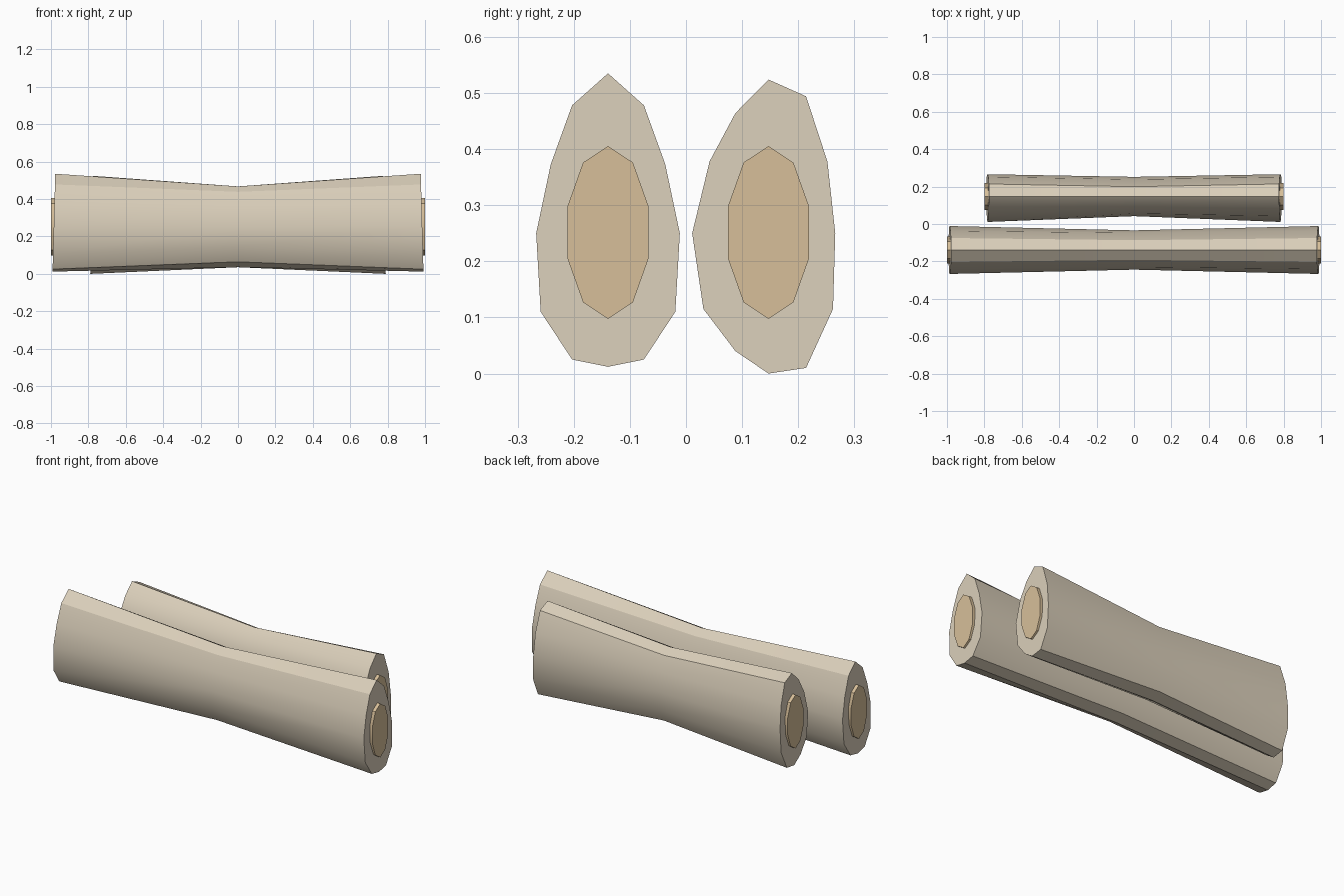
import bpy, bmesh, math

if "Cube" in bpy.data.objects:
    bpy.data.objects.remove(bpy.data.objects["Cube"])


def material(name, color):
    m = bpy.data.materials.new(name)
    m.diffuse_color = (*color, 1)
    m.use_nodes = True
    m.node_tree.nodes["Principled BSDF"].inputs["Base Color"].default_value = m.diffuse_color
    return m


BONE = material("pale_bone", (0.70, 0.62, 0.49))
MARROW = material("tan_marrow", (0.68, 0.52, 0.32))
CZ = 0.2515  # height of the bone axis


def loft(name, rings, mat):
    """Skin a list of matching vertex rings and cap both ends."""
    bm = bmesh.new()
    loops = [[bm.verts.new(p) for p in ring] for ring in rings]
    n = len(loops[0])
    for a, b in zip(loops, loops[1:]):
        for i in range(n):
            j = (i + 1) % n
            bm.faces.new((a[i], a[j], b[j], b[i]))
    bm.faces.new(loops[0])
    bm.faces.new(loops[-1])
    bmesh.ops.recalc_face_normals(bm, faces=bm.faces)
    me = bpy.data.meshes.new(name)
    bm.to_mesh(me)
    bm.free()
    me.materials.append(mat)
    ob = bpy.data.objects.new(name, me)
    bpy.context.collection.objects.link(ob)
    bpy.ops.object.select_all(action='DESELECT')
    ob.select_set(True)
    bpy.context.view_layer.objects.active = ob
    bpy.ops.object.shade_smooth_by_angle(angle=math.radians(30))
    return ob


def ellipse(x, cy, ry, rz, n):
    """Ring around the x axis, starting at the top."""
    return [(x, cy + ry * math.sin(2 * math.pi * i / n),
             CZ + rz * math.cos(2 * math.pi * i / n)) for i in range(n)]


def bone(name, cy, half, profile):
    # Shaft: irregular flared ends and a regular narrow waist
    def end(s):
        return [(s * (half - 0.008 - 0.028 * z), y, z) for y, z in profile]
    loft(name + "_shaft", [end(-1), ellipse(0, cy, 0.105, 0.216, 12), end(1)], BONE)
    # Marrow plugs showing slightly proud of each end
    for s, side in ((-1, "left"), (1, "right")):
        loft(f"{name}_marrow_{side}",
             [ellipse(s * x, cy, 0.0755, 0.154, 10) for x in (half - 0.05, half)], MARROW)


# Long front bone, symmetric end outline
half_outline = [(0, 0.535), (0.064, 0.478), (0.102, 0.373), (0.128, 0.25),
                (0.120, 0.11), (0.064, 0.025), (0, 0.012)]
front = [(-0.139 + y, z) for y, z in half_outline]
front += [(-0.139 - y, z) for y, z in half_outline[-2:0:-1]]
bone("front_bone", -0.139, 1.0, front)

# Short back bone, lopsided end outline
back = [(0.147, 0.524), (0.214, 0.494), (0.252, 0.378), (0.266, 0.25),
        (0.262, 0.115), (0.214, 0.010), (0.147, 0.0), (0.088, 0.040),
        (0.031, 0.115), (0.011, 0.25), (0.042, 0.378), (0.088, 0.464)]
bone("back_bone", 0.147, 0.798, back)
